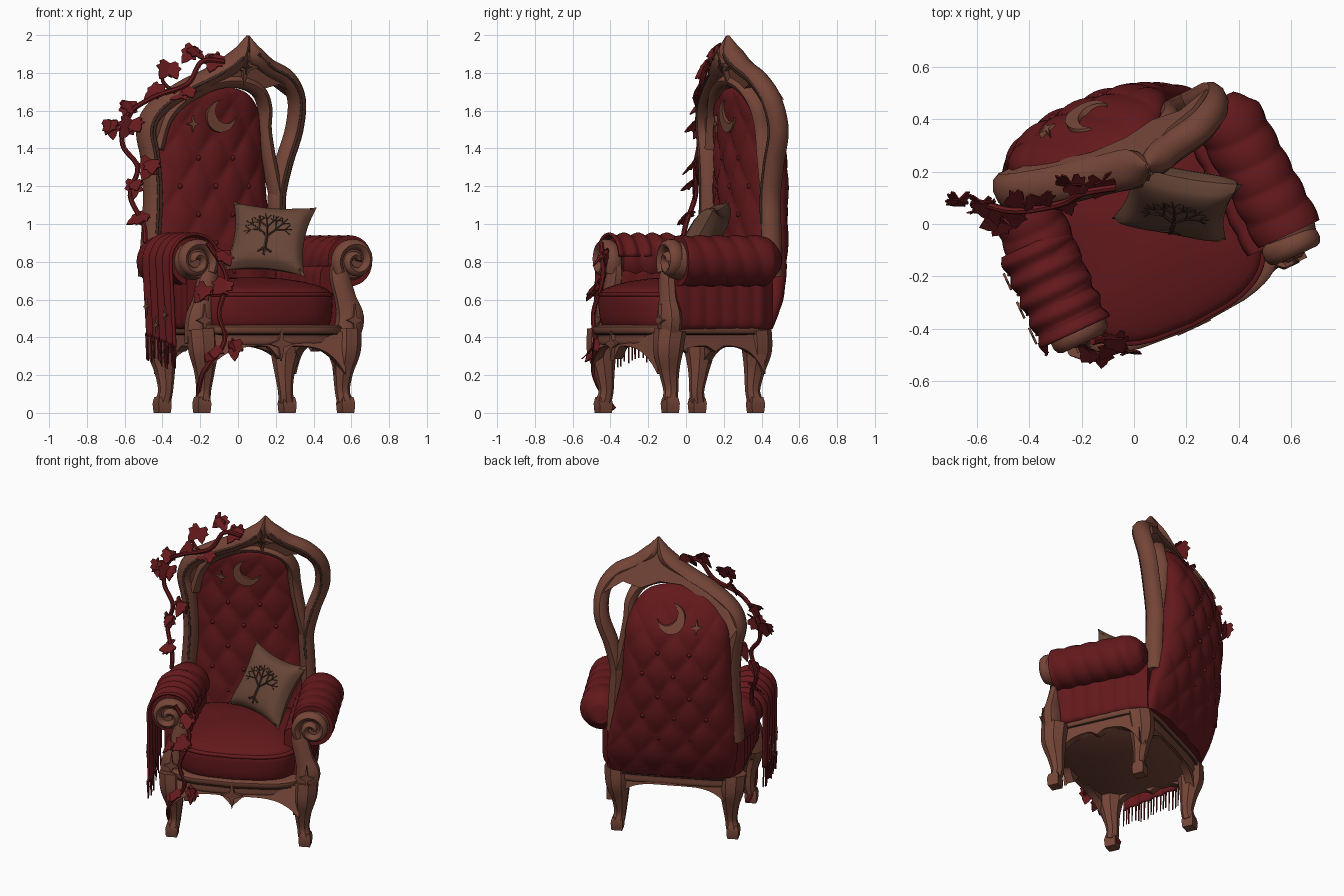
import bpy, bmesh, math, random
from math import sin, cos, pi
from mathutils import Vector, Matrix

random.seed(4)
if "Cube" in bpy.data.objects:
    bpy.data.objects.remove(bpy.data.objects["Cube"])


def material(name, r, g, b):
    m = bpy.data.materials.new(name)
    m.use_nodes = True
    m.diffuse_color = (r, g, b, 1)
    m.node_tree.nodes["Principled BSDF"].inputs["Base Color"].default_value = (r, g, b, 1)
    return m


RED = material("red_velvet", .125, .0095, .0115)
WOOD = material("carved_wood", .178, .06, .039)
DARK = material("dark_groove", .05, .022, .016)
PILLOW = material("pillow_cloth", .135, .061, .038)
LEAF = material("vine_red", .135, .0105, .0125)

# The chair is turned on its spot; parts are built square and then placed
TURN = Matrix.Translation((.055, -.02, 0)) @ Matrix.Rotation(math.radians(25), 4, 'Z')
parts = []


def finish(name, bm, mat, place=TURN):
    bmesh.ops.remove_doubles(bm, verts=bm.verts, dist=.0002)
    bmesh.ops.recalc_face_normals(bm, faces=bm.faces)
    bm.transform(place)
    me = bpy.data.meshes.new(name)
    bm.to_mesh(me)
    bm.free()
    me.materials.append(mat)
    ob = bpy.data.objects.new(name, me)
    bpy.context.collection.objects.link(ob)
    parts.append(ob)
    return ob


def surface(name, fn, n, m, mat, wrap=True, place=TURN):
    """Grid of fn(s, t); wrap closes it in t and caps both ends."""
    bm = bmesh.new()
    cols = m if wrap else m + 1
    rows = [[bm.verts.new(fn(i / n, j / m)) for j in range(cols)] for i in range(n + 1)]
    for a, b in zip(rows, rows[1:]):
        for j in range(m):
            k = (j + 1) % cols
            bm.faces.new((a[j], a[k], b[k], b[j]))
    if wrap:
        bm.faces.new(rows[0])
        bm.faces.new(rows[-1])
    return finish(name, bm, mat, place)


def spline(pts, s):
    """Smooth interpolation through a list of points of any size."""
    f = min(s, .99999) * (len(pts) - 1)
    i, t = int(f), f - int(f)
    p = [pts[max(0, min(len(pts) - 1, i + k))] for k in (-1, 0, 1, 2)]
    return [.5 * (2 * b + (c - a) * t + (2 * a - 5 * b + 4 * c - d) * t * t
                  + (3 * b - a - 3 * c + d) * t ** 3) for a, b, c, d in zip(*p)]


def tube(name, pts, mat, place=TURN, sides=10, steps=6, wide=1.0):
    """Sweep along points (x, y, z, radius)."""
    def fn(s, t):
        p = spline(pts, s)
        d = Vector(spline(pts, min(1, s + .01))[:3]) - Vector(spline(pts, max(0, s - .01))[:3])
        side = d.cross(Vector((0, 1, 0))).normalized()
        up = side.cross(d).normalized()
        a = 2 * pi * (t + .5 / sides)
        return Vector(p[:3]) + p[3] * (side * cos(a) + up * sin(a) * wide)
    return surface(name, fn, steps * (len(pts) - 1), sides, mat, True, place)


def prism(name, poly, depth, fn, mat, place=TURN):
    """Extruded outline; fn(a, b, d) gives the position."""
    bm = bmesh.new()
    lo = [bm.verts.new(fn(a, b, 0)) for a, b in poly]
    hi = [bm.verts.new(fn(a, b, depth)) for a, b in poly]
    bm.faces.new(lo)
    bm.faces.new(hi)
    for i in range(len(poly)):
        k = (i + 1) % len(poly)
        bm.faces.new((lo[i], lo[k], hi[k], hi[i]))
    return finish(name, bm, mat, place)


def star(cx, cz, r, tall=1.3):
    return [(cx + (r if k % 2 == 0 else r * .3) * cos(k * pi / 4),
             cz + (r if k % 2 == 0 else r * .3) * sin(k * pi / 4) * tall) for k in range(8)]


def oval(t, a, b, power):
    c, s = cos(2 * pi * t), sin(2 * pi * t)
    e = 2 / power
    return a * math.copysign(abs(c) ** e, c), b * math.copysign(abs(s) ** e, s)


def stacked(name, rings, a, b, cy, mat, power=5, steps=3):
    """Rounded-square layers given as (z, scale), with a bowed front."""
    def fn(s, t):
        z, k = spline(rings, s)
        x, y = oval(t, a * k, b * k, power)
        bow = .06 * k * (1 - (x / (a * k)) ** 2) if y < 0 else 0
        return (x, y + cy - bow, z)
    return surface(name, fn, steps * (len(rings) - 1), 48, mat)


# Seat base and cushion
stacked("seat_rail", [(.35, .93), (.37, .98), (.41, .98), (.425, 1.02), (.455, 1.03), (.465, .98)],
        .42, .345, 0, WOOD, 6)
stacked("rail_groove", [(.412, .9), (.414, 1.003), (.42, 1.018), (.423, .9)], .42, .345, 0, DARK, 6)
stacked("seat_cushion", [(.45, .95), (.49, 1), (.59, 1.02), (.625, 1), (.66, .93), (.695, .65), (.715, .3), (.717, .02)],
        .385, .335, -.005, RED, 4.5)
stacked("seat_piping", [(.613, 1), (.62, 1.025), (.632, 1.025), (.638, .99)], .385, .335, -.005, RED, 4.5)


# Arched aprons between the legs
def apron(name, half, place, pendant):
    bottom = []
    for i in range(-20, 21):
        t = abs(i) / 20
        bottom.append((i / 20 * half, .355 - .15 * t ** 4 - pendant * max(0, 1 - 6 * t)))
    prism(name, bottom + [(half, .43), (-half, .43)], .05, place, WOOD)


apron("front_apron", .41, lambda a, b, d: (a, -.4 + d + .38 * a * a, b), .07)
apron("back_apron", .37, lambda a, b, d: (a, .34 - d - .2 * a * a, b), 0)
for s, n in ((1, "left"), (-1, "right")):
    apron(n + "_apron", .29, lambda a, b, d: (s * (.415 - d), a, b), .03)
prism("front_star", star(0, .365, .07), .02, lambda a, b, d: (a, -.418 + d, b), WOOD)

for s, n, p, cx in ((1, "left", -.285, .485), (-1, "right", -.245, .425)):
    # Curved legs with block feet
    for y, x, shift, e in ((-.275, .42, .02, "front"), (.265, .365, -.015, "back")):
        k = math.copysign(1, y)
        c = s * x + shift
        tube(f"{n}_{e}_leg", [(c, y, .44, .085), (c - s * .005, y + k * .01, .33, .08),
                              (c - s * .015, y, .22, .055), (c - s * .015, y - k * .01, .12, .04),
                              (c - s * .005, y, .06, .042)], WOOD, sides=8)
        tube(f"{n}_{e}_foot", [(c, y, .085, .043), (c, y, .05, .054), (c, y, 0, .048)],
             WOOD, sides=4, steps=2)
    # Arm post, knee star and scroll
    tube(n + "_arm_post", [(s * .42, p, .36, .065), (s * (cx - .025), p, .49, .078),
                           (s * (cx - .05), p, .6, .06), (s * (cx - .08), p + .01, .72, .055),
                           (s * (cx - .085), p + .015, .8, .04)], WOOD, sides=8, wide=.8)
    prism(n + "_post_star", star(s * (cx - .025), .49, .045, 1.9), .03,
          lambda a, b, d: (a, p - .07 + d, b), WOOD)
    spiral = []
    for i in range(19):
        a = math.radians(215 - i * 32)
        r = .108 - .0052 * i
        spiral.append((s * (cx + r * cos(a)), p - .001 * i, .805 + r * sin(a), .03 - .0006 * i))
    tube(n + "_scroll", spiral, WOOD, steps=3, wide=1.5)
    surface(n + "_scroll_disc", lambda q, t: (s * cx + (.09 + .025 * q) * cos(2 * pi * t), p - .01 + .1 * q,
                                              .805 + (.09 + .025 * q) * sin(2 * pi * t)), 2, 24, WOOD)

    # Gathered arm roll and pleated side
    def roll(q, t):
        r = (.128 + .008 * abs(sin(q * 17 + sin(t * 2 * pi)))) * min(1, (1.04 - q) * 6) ** .5
        return (s * (cx - .005 - .03 * q) + r * cos(2 * pi * t), p + .04 + (.34 - p - .04) * q,
                .805 + r * sin(2 * pi * t))
    surface(n + "_arm_roll", roll, 60, 28, RED)

    def side(q, t):
        w, h = oval(t, .08 + .006 * abs(sin(q * 20)), .17, 6)
        return (s * (.38 - .02 * q) + w * min(1, (1.05 - q) * 5) ** .5, p + .03 + (.31 - p) * q, .61 + h)
    surface(n + "_arm_side", side, 48, 24, RED)

# Tufted back cushion: (height, half width, middle, front, rear)
BACK = [(.445, .385, 0, .25, .405), (.6, .41, -.01, .27, .475), (.8, .395, -.03, .28, .52),
        (1.1, .35, -.05, .285, .56), (1.35, .335, -.055, .285, .56), (1.5, .32, -.055, .285, .525),
        (1.62, .265, -.05, .275, .46), (1.7, .17, -.04, .275, .395), (1.74, .01, -.04, .31, .33)]


def back_point(s, t):
    z, w, mid, front, rear = spline(BACK, s)
    x, y = oval(t, w, (rear - front) / 2, 2.3)
    tuft = (.02 + abs(sin(pi * (x / .2 + z / .3)) * sin(pi * (x / .2 - z / .3)))) ** .5
    return (x + mid, (front + rear) / 2 + y * (.85 + .17 * tuft), z)


surface("back_cushion", back_point, 104, 120, RED)


def on_back(face, lift):
    """Maps flat outlines onto the front (-1) or rear (1) of the back cushion."""
    def fn(a, b, d):
        z, w, mid, front, rear = min((spline(BACK, i / 200) for i in range(201)), key=lambda q: abs(q[0] - b))
        k = (1 - min(1, abs((a - mid) / w)) ** 2.3) ** (1 / 2.3)
        return (a, (front + rear) / 2 + face * ((rear - front) / 2 * k + lift - d), b)
    return fn


for face, n in ((-1, "front"), (1, "rear")):
    moon = [(.085 * cos(a), .085 * sin(a)) for a in (math.radians(100 + 12 * i) for i in range(21))]
    moon += [(.03 + .068 * cos(a), .03 + .068 * sin(a)) for a in (math.radians(328 - 12 * i) for i in range(18))]
    prism(n + "_moon", [(a - .03, b + 1.57) for a, b in moon], .03, on_back(face, .012), WOOD)
    prism(n + "_star", star(-.19, 1.53, .035), .03, on_back(face, .012), WOOD)
    for i in range(-1, 2):
        for row in range(5):
            x, z = .2 * i + (0 if row % 2 else .1) - .05, .75 + .15 * row
            if abs(x + .05) < .27:
                bm = bmesh.new()
                bmesh.ops.create_uvsphere(bm, u_segments=8, v_segments=6, radius=.014)
                bm.transform(Matrix.Translation(on_back(face, -.016)(x, z, 0)))
                finish(n + "_button", bm, RED)


# Back frame leans forward toward its peak
def lean(z):
    t = max(0, min(1, (z - 1.48) / .5))
    return .36 - .14 * t * t * (3 - 2 * t)


def hoop(name, pts, r, end, mat=WOOD, off=0, wide=1.2):
    tube(name, [(x, lean(z) + off, z, end if z > 1.94 else r) for x, z in pts], mat, wide=wide)


LEFT = [(.355, .72), (.34, 1), (.335, 1.15), (.375, 1.32), (.435, 1.5), (.43, 1.66), (.35, 1.77),
        (.23, 1.83), (.14, 1.9), (.1, 1.995)]
RIGHT = [(-.42, .72), (-.4, .95), (-.39, 1.15), (-.405, 1.35), (-.43, 1.5), (-.38, 1.61), (-.24, 1.71),
         (-.08, 1.79), (.05, 1.88), (.1, 1.995)]
INNER = [(.33, 1.15), (.285, 1.35), (.26, 1.5), (.25, 1.62), (.19, 1.71), (.07, 1.755), (-.07, 1.745),
         (-.22, 1.67), (-.32, 1.56), (-.37, 1.4)]
hoop("left_frame", LEFT, .048, .008)
hoop("right_frame", RIGHT, .05, .008, wide=1.5)
hoop("inner_frame", INNER, .038, .038, wide=1.5)
for pts, n, off in ((LEFT, "left", -.055), (RIGHT, "right", -.072)):
    hoop(n + "_frame_groove", pts[1:-1], .008, .008, DARK, off, 1)

# Crest board, thinning to the peak, with carved star
crest = RIGHT[4:] + LEFT[-2:-6:-1] + [(.3, 1.74)] + INNER[4:]
prism("crest_board", crest, .11,
      lambda a, b, d: (a, lean(b) + (d - .035) * min(1, (2.01 - b) * 5), b), WOOD)
prism("crest_star", star(.08, 1.83, .075), .05, lambda a, b, d: (a, lean(b) - .06 + d, b), WOOD)
prism("crest_star_core", star(.08, 1.83, .03), .008, lambda a, b, d: (a, lean(b) - .067 + d, b), DARK)

# Throw pillow with stitched tree
rest = Matrix.Translation((.165, .085, .92)) @ Matrix.Rotation(-.14, 4, 'Z') \
    @ Matrix.Rotation(-.54, 4, 'X') @ Matrix.Rotation(.08, 4, 'Y')


def puff(a, b, face):
    h = .078 * (max(0, 1 - a ** 4) * max(0, 1 - b ** 4)) ** .5
    return Vector((.225 * a * (.84 + .16 * b * b), face * h, .215 * b * (.84 + .16 * a * a)))


for face, n in ((-1, "front"), (1, "rear")):
    surface("pillow_" + n, lambda s, t: puff(2 * s - 1, 2 * t - 1, face), 20, 20, PILLOW, False, rest)


def branch(a, b, ang, length, r, depth):
    e = (a + length * sin(ang), b + length * cos(ang))
    line = [(*puff(a + (e[0] - a) * k, b + (e[1] - b) * k, -1), r) for k in (0, .5, 1)]
    tube("pillow_tree", line, DARK, rest, sides=5, steps=2)
    if depth:
        for turn in (-.85, -.1, .75):
            branch(*e, ang + turn, length * .8, r * .7, depth - 1)


branch(0, -.55, 0, .4, .009, 3)
for k in (-1, 0, 1):
    branch(0, -.53, pi + k, .22, .007, 0)


# Throw blanket and fringe over the right arm
def drape(s, t):
    y = -.24 + .38 * t
    r = .142 + .008 * sin(y * 75)
    if s < .5:
        a = math.radians(10 + 340 * s)
        return (-.42 + r * cos(a), y, .805 + r * sin(a))
    k = (s - .5) * 2
    return (-.42 - r + .01 * k, y - .03 * k, .805 - k * (.46 - .07 * t))


cloth = surface("throw_blanket", drape, 36, 40, RED, False)
cloth.modifiers.new("thickness", 'SOLIDIFY').thickness = .015
for i in range(19):
    p = drape(1, i / 18)
    low = .1 + random.random() * .04
    tube("blanket_fringe", [(p[0], p[1], p[2] + .01, .006), (p[0] + .005, p[1], p[2] - low, .004)],
         LEAF, sides=5, steps=1)
for t, s in ((.2, .82), (.5, .9), (.8, .8)):
    y, z = drape(s, t)[1:]
    prism("blanket_star", star(y, z, .035), .009, lambda a, b, d: (-.578 + d, a, b), WOOD)

# Climbing vine stems
HERE = Matrix()
tube("upper_vine", [(*p, .014) for p in (
    (-.07, .14, 1.86), (-.19, .12, 1.86), (-.27, .08, 1.74), (-.45, .05, 1.67), (-.59, .08, 1.57),
    (-.61, .07, 1.42), (-.53, .05, 1.3), (-.57, .05, 1.15), (-.5, 0, 1), (-.49, -.02, .9))], LEAF, HERE, 7)
tube("vine_sprig", [(-.33, .08, 1.69, .011), (-.4, .08, 1.76, .01), (-.37, .1, 1.84, .007)], LEAF, HERE, 7)
tube("lower_vine", [(*p, .013) for p in (
    (-.16, -.45, .9), (-.06, -.44, .72), (-.1, -.49, .53), (-.07, -.48, .38), (-.18, -.49, .22),
    (-.21, -.44, .1), (-.2, -.38, .02))], LEAF, HERE, 7)

# Lobed leaves, tips hanging outward
half = [(.012, .02), (.45, .12), (.6, -.1), (.48, -.3), (.62, -.55), (.34, -.7), (.25, -.95)]
leaf = half + [(0, -1.25)] + [(-a, b) for a, b in reversed(half)]
spots = [(-.24, .15, 1.94), (-.12, .16, 1.9), (-.36, .1, 1.85), (-.42, .08, 1.74), (-.27, .08, 1.73),
         (-.58, .08, 1.65), (-.67, .09, 1.55), (-.56, .06, 1.55), (-.46, .04, 1.34), (-.55, .03, 1.23),
         (-.5, 0, 1.06), (-.08, -.44, .86), (-.06, -.47, .7), (-.17, -.49, .67), (-.03, -.49, .38),
         (-.12, -.49, .36)]
for p in spots:
    for k in range(2):
        size = random.uniform(.08, .1) * (.8 if k else 1)
        turn = Matrix.Rotation(random.uniform(-.7, .7), 4, 'Z') @ Matrix.Rotation(random.uniform(-1, -.1), 4, 'X') \
            @ Matrix.Rotation(random.uniform(-.3, .9) * (-1 if k else 1), 4, 'Y')
        prism("vine_leaf", [(a * size, b * size) for a, b in leaf], .006,
              lambda a, b, d: (a, d + abs(a) * .35 + b * b * 2, b),
              LEAF, Matrix.Translation(p) @ turn)

# Soft shading with crisp edges
bpy.ops.object.select_all(action='DESELECT')
for ob in parts:
    ob.select_set(True)
bpy.context.view_layer.objects.active = parts[0]
bpy.ops.object.shade_smooth_by_angle(angle=math.radians(40))
